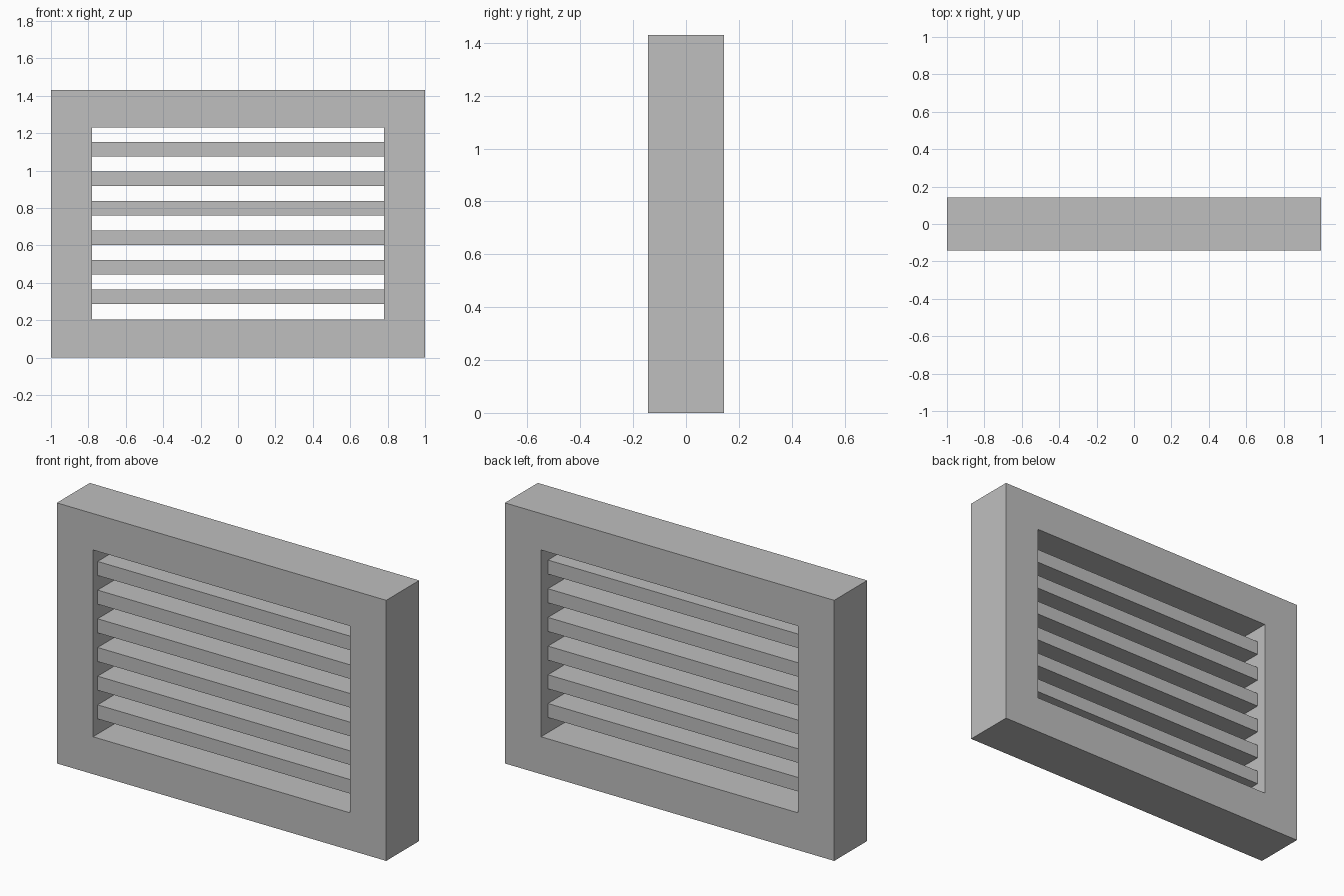
import bpy
import bmesh

if "Cube" in bpy.data.objects:
    bpy.data.objects.remove(bpy.data.objects["Cube"], do_unlink=True)

WIDTH, DEPTH, HEIGHT = 2.0, 0.286, 1.43
OPEN_X, OPEN_LOW, OPEN_HIGH = 0.78, 0.205, 1.23
SLATS, SLAT_HEIGHT, SLAT_LOW, PITCH = 6, 0.077, 0.288, 0.1574
SLAT_FRONT, SLAT_BACK = -0.103, 0.083

grey = bpy.data.materials.new("painted_grey")
grey.use_nodes = True
color = (0.52, 0.52, 0.52, 1)
grey.diffuse_color = color
grey.node_tree.nodes["Principled BSDF"].inputs["Base Color"].default_value = color


def add_object(name, bm):
    bmesh.ops.recalc_face_normals(bm, faces=bm.faces)
    mesh = bpy.data.meshes.new(name)
    bm.to_mesh(mesh)
    bm.free()
    mesh.materials.append(grey)
    obj = bpy.data.objects.new(name, mesh)
    bpy.context.collection.objects.link(obj)
    return obj


def ring(bm, half_x, y, low, high):
    corners = [(-half_x, low), (half_x, low), (half_x, high), (-half_x, high)]
    return [bm.verts.new((x, y, z)) for x, z in corners]


def bridge(bm, a, b):
    for i in range(len(a)):
        j = (i + 1) % len(a)
        bm.faces.new((a[i], a[j], b[j], b[i]))


# Frame: outer and inner rectangles joined into a square-sided ring
bm = bmesh.new()
rings = [
    ring(bm, WIDTH / 2, -DEPTH / 2, 0, HEIGHT),
    ring(bm, WIDTH / 2, DEPTH / 2, 0, HEIGHT),
    ring(bm, OPEN_X, DEPTH / 2, OPEN_LOW, OPEN_HIGH),
    ring(bm, OPEN_X, -DEPTH / 2, OPEN_LOW, OPEN_HIGH),
]
for i, current in enumerate(rings):
    bridge(bm, current, rings[(i + 1) % len(rings)])
add_object("frame", bm)

# Horizontal slats, set back from both faces of the frame
for i in range(SLATS):
    low = SLAT_LOW + i * PITCH
    bm = bmesh.new()
    front = ring(bm, OPEN_X, SLAT_FRONT, low, low + SLAT_HEIGHT)
    back = ring(bm, OPEN_X, SLAT_BACK, low, low + SLAT_HEIGHT)
    bridge(bm, front, back)
    bm.faces.new(front)
    bm.faces.new(back)
    add_object(f"slat_{i + 1}", bm)
